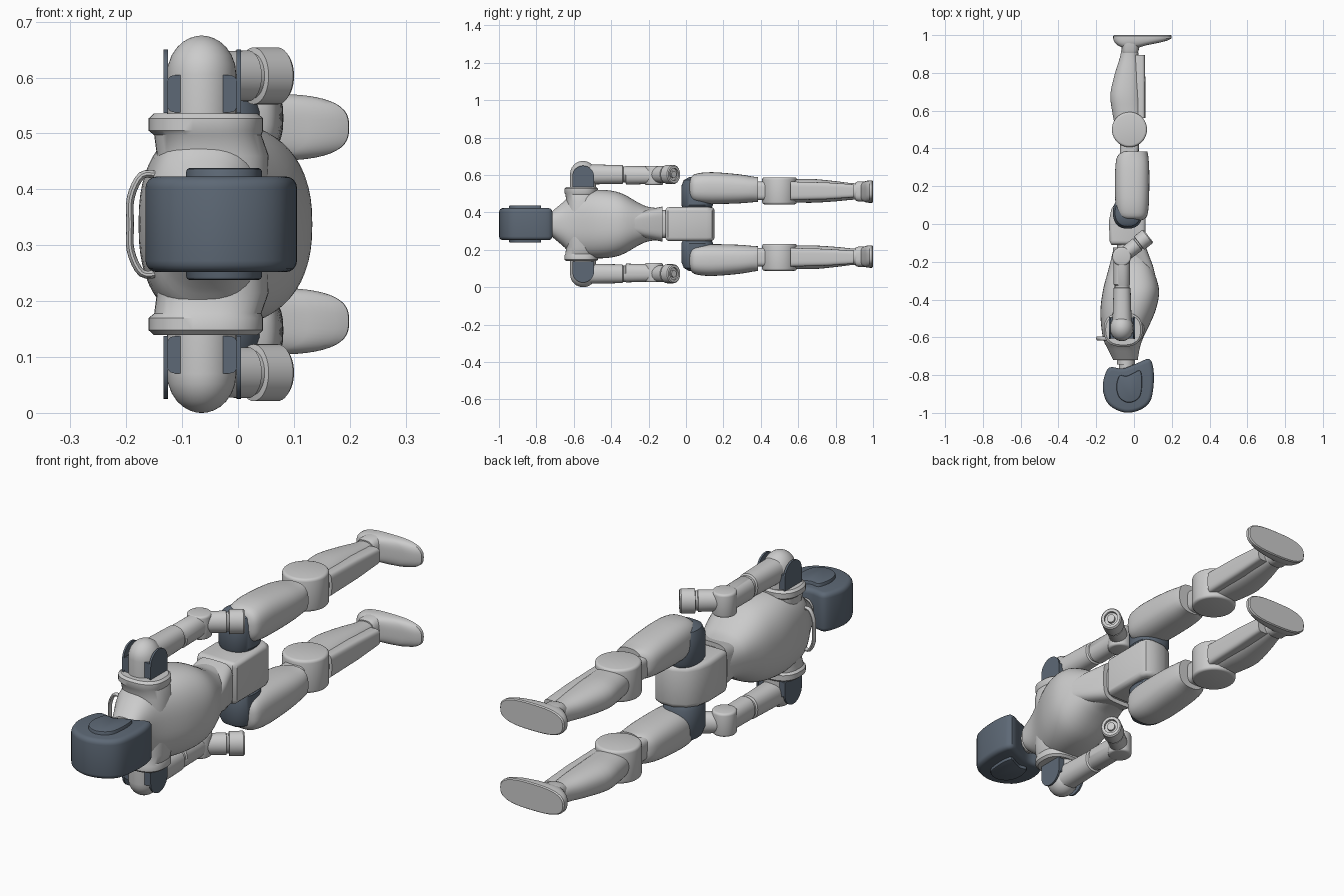
import bpy, bmesh, math
from mathutils import Matrix, Vector

if "Cube" in bpy.data.objects:
    bpy.data.objects.remove(bpy.data.objects["Cube"])

MID = 0.3375          # symmetry plane height
dark = bpy.data.materials.new("dark_shell")
dark.diffuse_color = (0.11, 0.14, 0.18, 1)
dark.use_nodes = True
dark.node_tree.nodes["Principled BSDF"].inputs["Base Color"].default_value = dark.diffuse_color


def catmull(pts, steps, closed=False):
    """Smooth a list of tuples with a Catmull-Rom spline."""
    n, out = len(pts), []
    get = (lambda i: pts[i % n]) if closed else (lambda i: pts[max(0, min(n - 1, i))])
    for i in range(n if closed else n - 1):
        p = [get(i + k) for k in (-1, 0, 1, 2)]
        for s in range(steps):
            t = s / steps
            out.append(tuple(0.5 * (2 * b + (c - a) * t + (2 * a - 5 * b + 4 * c - d) * t * t
                                    + (3 * b - a - 3 * c + d) * t ** 3) for a, b, c, d in zip(*p)))
    if not closed:
        out.append(pts[-1])
    return out


def finish(bm, name, mat=None, pair=False, angle=35):
    """Make the object, and its mirror image across the middle if asked."""
    bmesh.ops.recalc_face_normals(bm, faces=bm.faces)
    for side in ((1, -1) if pair else (1,)):
        me = bpy.data.meshes.new(name)
        bm.to_mesh(me)
        if side < 0:
            me.transform(Matrix.Translation((0, 0, 2 * MID)) @ Matrix.Diagonal((1, 1, -1, 1)))
            me.flip_normals()
        if mat:
            me.materials.append(mat)
        full = name if not pair else name + ("_left" if side > 0 else "_right")
        ob = bpy.data.objects.new(full, me)
        bpy.context.collection.objects.link(ob)
        bpy.ops.object.select_all(action='DESELECT')
        ob.select_set(True)
        bpy.context.view_layer.objects.active = ob
        bpy.ops.object.shade_smooth_by_angle(angle=math.radians(angle))
    bm.free()


def loft(name, secs, axis='y', p=2.0, n=40, smooth=0, mat=None, pair=False, xform=None):
    """Superellipse rings: (position, x_min, x_max, other_centre, other_half)."""
    bm = bmesh.new()
    rings = []
    for t, x0, x1, c, h in (catmull(secs, smooth) if smooth else secs):
        ring = []
        for i in range(n):
            a = 2 * math.pi * i / n
            u, v = math.cos(a), math.sin(a)
            x = (x0 + x1) / 2 + (x1 - x0) / 2 * math.copysign(abs(u) ** (2 / p), u)
            o = c + h * math.copysign(abs(v) ** (2 / p), v)
            ring.append(bm.verts.new((x, t, o) if axis == 'y' else (x, o, t)))
        rings.append(ring)
    for r, s in zip(rings, rings[1:]):
        for i in range(n):
            bm.faces.new((r[i], r[(i + 1) % n], s[(i + 1) % n], s[i]))
    bm.faces.new(rings[0])
    bm.faces.new(rings[-1])
    if xform:
        bm.transform(xform)
    finish(bm, name, mat, pair)


def prism(name, pts, z0, z1, bevel, segs=3, smooth=0, mat=None, pair=False):
    """Outline in x, y pulled along z with rounded rims."""
    if smooth:
        pts = catmull(pts, smooth, True)
    bm = bmesh.new()
    face = bm.faces.new([bm.verts.new((x, y, z0)) for x, y in pts])
    ext = bmesh.ops.extrude_face_region(bm, geom=[face], use_keep_orig=True)
    bmesh.ops.translate(bm, vec=(0, 0, z1 - z0), verts=[v for v in ext['geom'] if isinstance(v, bmesh.types.BMVert)])
    bmesh.ops.recalc_face_normals(bm, faces=bm.faces)
    rims = [e for e in bm.edges if abs(e.verts[0].co.z - e.verts[1].co.z) < 1e-5]
    bmesh.ops.bevel(bm, geom=rims, offset=bevel, segments=segs, profile=0.5, affect='EDGES', clamp_overlap=True)
    finish(bm, name, mat, pair)


def disc(name, x, y, r, z0, z1, bevel=0.01, **kw):
    pts = [(x + r * math.cos(a * math.pi / 20), y + r * math.sin(a * math.pi / 20)) for a in range(40)]
    prism(name, pts, z0, z1, bevel, **kw)


# Head: dark helmet with raised side pads, and neck
helmet = [(-0.13, -0.76), (-0.16, -0.82), (-0.163, -0.89), (-0.13, -0.96), (-0.05, -0.998),
          (0.03, -0.985), (0.085, -0.94), (0.103, -0.86), (0.103, -0.77), (0.08, -0.715),
          (0.01, -0.74), (-0.06, -0.765)]
prism("head", helmet, 0.252, 0.423, 0.028, 4, smooth=4, mat=dark)
pad = [(-0.025 + (x + 0.03) * 0.5, -0.865 + (y + 0.865) * 0.6) for x, y in helmet]
prism("head_side_pads", pad, 0.238, 0.438, 0.006, 2, smooth=4, mat=dark)
loft("neck", [(-0.80, -0.08, 0.0, MID, 0.045), (-0.745, -0.08, 0.0, MID, 0.045),
              (-0.745, -0.09, 0.005, MID, 0.052), (-0.69, -0.09, 0.005, MID, 0.052)])

# Torso shell, abdomen and shoulder yokes
loft("torso", [(-0.72, -0.11, 0.02, MID, 0.065), (-0.66, -0.14, 0.03, MID, 0.115),
               (-0.60, -0.165, 0.05, MID, 0.165), (-0.47, -0.178, 0.11, MID, 0.183),
               (-0.355, -0.165, 0.133, MID, 0.168), (-0.25, -0.138, 0.105, MID, 0.112),
               (-0.20, -0.125, 0.085, MID, 0.092), (-0.13, -0.108, 0.058, MID, 0.084)],
     p=2.4, n=56, smooth=5)
loft("abdomen", [(-0.31, -0.09, 0.122, MID, 0.045), (-0.22, -0.11, 0.1, MID, 0.075),
                 (-0.125, -0.112, 0.064, MID, 0.094)], p=4, n=48)
loft("waist", [(-0.14, -0.09, 0.045, MID, 0.075), (-0.10, -0.09, 0.045, MID, 0.075)], p=4)
loft("shoulder_yoke", [(MID, -0.15, 0.05, -0.56, 0.08), (0.46, -0.145, 0.055, -0.555, 0.085),
                       (0.497, -0.15, 0.042, -0.56, 0.085), (0.505, -0.16, 0.045, -0.56, 0.09),
                       (0.527, -0.16, 0.045, -0.56, 0.09), (0.536, -0.15, 0.035, -0.56, 0.08)],
     axis='z', p=2.5, pair=True)

# Carrying handle on the back
bm = bmesh.new()
path = catmull([(-0.14, 0.425), (-0.172, 0.425), (-0.192, 0.385), (-0.193, MID),
                (-0.192, 0.29), (-0.172, 0.25), (-0.14, 0.25)], 4)
rings = []
for i, q in enumerate(path):
    a, b = path[max(i - 1, 0)], path[min(i + 1, len(path) - 1)]
    side = Vector((b[1] - a[1], 0, a[0] - b[0])).normalized()
    rings.append([bm.verts.new(Vector((q[0], -0.605, q[1])) + 0.007 * math.cos(k * math.pi / 5) * side
                               + Vector((0, 0.011 * math.sin(k * math.pi / 5), 0))) for k in range(10)])
for r, s in zip(rings, rings[1:]):
    for k in range(10):
        bm.faces.new((r[k], r[(k + 1) % 10], s[(k + 1) % 10], s[k]))
bm.faces.new(rings[0])
bm.faces.new(rings[-1])
finish(bm, "back_handle")

# Pelvis block
prism("pelvis", [(-0.12, -0.11), (0.05, -0.11), (0.062, -0.095), (0.062, 0.11), (0.05, 0.14),
                 (0.02, 0.153), (-0.04, 0.15), (-0.09, 0.125), (-0.12, 0.08), (-0.132, 0.02), (-0.13, -0.09)],
      0.247, 0.428, 0.02)

# Shoulder domes with dark plates front and back
dome = [(0.53, 1), (0.605, 1)] + [(0.605 + 0.07 * math.sin(a), math.cos(a)) for a in
                                  (math.radians(d) for d in (15, 30, 45, 58, 70, 80, 87))]
loft("shoulder_dome", [(z, -0.065 - 0.062 * k, -0.065 + 0.062 * k, -0.55, 0.07 * k) for z, k in dome],
     axis='z', pair=True)
for x0, x1, label in ((-0.003, 0.005, "front"), (-0.133, -0.125, "back")):
    bm = bmesh.new()
    arc = [(-0.55 + 0.058 * math.cos(a * math.pi / 16), 0.592 + 0.058 * math.sin(a * math.pi / 16)) for a in range(17)]
    outline = [(-0.492, 0.537)] + arc + [(-0.608, 0.537)]
    a = [bm.verts.new((x0, y, z)) for y, z in outline]
    b = [bm.verts.new((x1, y, z)) for y, z in outline]
    bm.faces.new(a)
    bm.faces.new(b)
    for i in range(len(a)):
        j = (i + 1) % len(a)
        bm.faces.new((a[i], a[j], b[j], b[i]))
    # block linking the plate to the dome
    finish(bm, "shoulder_plate_" + label, dark, True)
loft("shoulder_bracket", [(-0.605, -0.126, -0.002, 0.571, 0.034), (-0.495, -0.126, -0.002, 0.571, 0.034)],
     p=8, mat=dark, pair=True)

# Arms: upper arm, elbow, and forearm bent forwards with a hollow wrist
AZ = 0.603
loft("upper_arm", [(-0.54, -0.115, -0.012, AZ, 0.054), (-0.34, -0.108, -0.018, AZ, 0.05),
                   (-0.335, -0.102, -0.024, AZ, 0.043), (-0.325, -0.102, -0.024, AZ, 0.043),
                   (-0.32, -0.108, -0.02, AZ - 0.004, 0.05), (-0.17, -0.11, -0.02, AZ - 0.004, 0.047)],
     p=2.3, pair=True)
disc("elbow", -0.065, -0.172, 0.05, 0.546, 0.648, pair=True)
turn = Matrix.Translation((-0.065, -0.172, AZ)) @ Matrix.Rotation(math.radians(-52.3), 4, 'Z')
arm = [(0, .041), (.105, .043), (.107, .038), (.115, .038), (.117, .048), (.172, .048), (.178, .043),
       (.178, .031), (.166, .031), (.166, .018), (.177, .018)]
loft("forearm", [(t, -r * 0.93, r * 0.93, 0, r * 1.06) for t, r in arm], pair=True, xform=turn)

# Hips: dark rounded joints
loft("hip_joint", [(0.42, -0.10, 0.03, 0.06, 0.075), (0.44, -0.112, 0.045, 0.06, 0.085),
                   (0.54, -0.112, 0.045, 0.06, 0.085), (0.572, -0.1, 0.035, 0.06, 0.072),
                   (0.588, -0.075, 0.01, 0.06, 0.045)], axis='z', p=2.3, mat=dark, pair=True)

# Legs: thigh shell, knee link, knee, shin, ankle and foot
LZ = 0.515
loft("thigh", [(0.018, -0.04, 0.035, 0.53, 0.03), (0.03, -0.072, 0.06, 0.53, 0.062),
               (0.06, -0.092, 0.074, 0.53, 0.078), (0.14, -0.1, 0.08, 0.53, 0.085),
               (0.28, -0.1, 0.081, 0.526, 0.078), (0.355, -0.09, 0.076, 0.523, 0.069),
               (0.385, -0.06, 0.07, 0.522, 0.066)], p=2.6, smooth=3, pair=True)
loft("knee_link", [(0.3, -0.075, 0.02, LZ, 0.05), (0.47, -0.075, 0.03, LZ, 0.05)], p=4, pair=True)
disc("knee", -0.024, 0.5, 0.093, 0.443, 0.587, 0.012, pair=True)
loft("shin", [(0.54, -0.105, 0.05, LZ, 0.062), (0.61, -0.118, 0.045, LZ, 0.063),
              (0.69, -0.125, 0.04, LZ, 0.063), (0.80, -0.1, 0.033, LZ - 0.002, 0.054),
              (0.88, -0.075, 0.025, LZ - 0.003, 0.045), (0.935, -0.065, 0.02, LZ - 0.003, 0.042)],
     p=2.3, smooth=3, pair=True)
loft("shin_plate", [(0.56, 0.0, 0.06, LZ, 0.05), (0.75, 0.0, 0.06, LZ, 0.045), (0.895, 0.0, 0.058, LZ, 0.035)],
     p=4, pair=True)
loft("ankle", [(0.905, -0.062, 0.02, 0.512, 0.048), (0.92, -0.065, 0.025, 0.512, 0.054),
               (0.97, -0.065, 0.03, 0.512, 0.054)], p=3, pair=True)
loft("foot", [(0.935, -0.065, 0.03, 0.511, 0.042), (0.945, -0.085, 0.06, 0.511, 0.05),
              (0.958, -0.1, 0.125, 0.511, 0.056), (0.97, -0.107, 0.175, 0.511, 0.059),
              (0.982, -0.11, 0.198, 0.511, 0.06), (0.995, -0.11, 0.199, 0.511, 0.06),
              (1.0, -0.105, 0.194, 0.511, 0.056)], p=2.8, n=48, pair=True)
